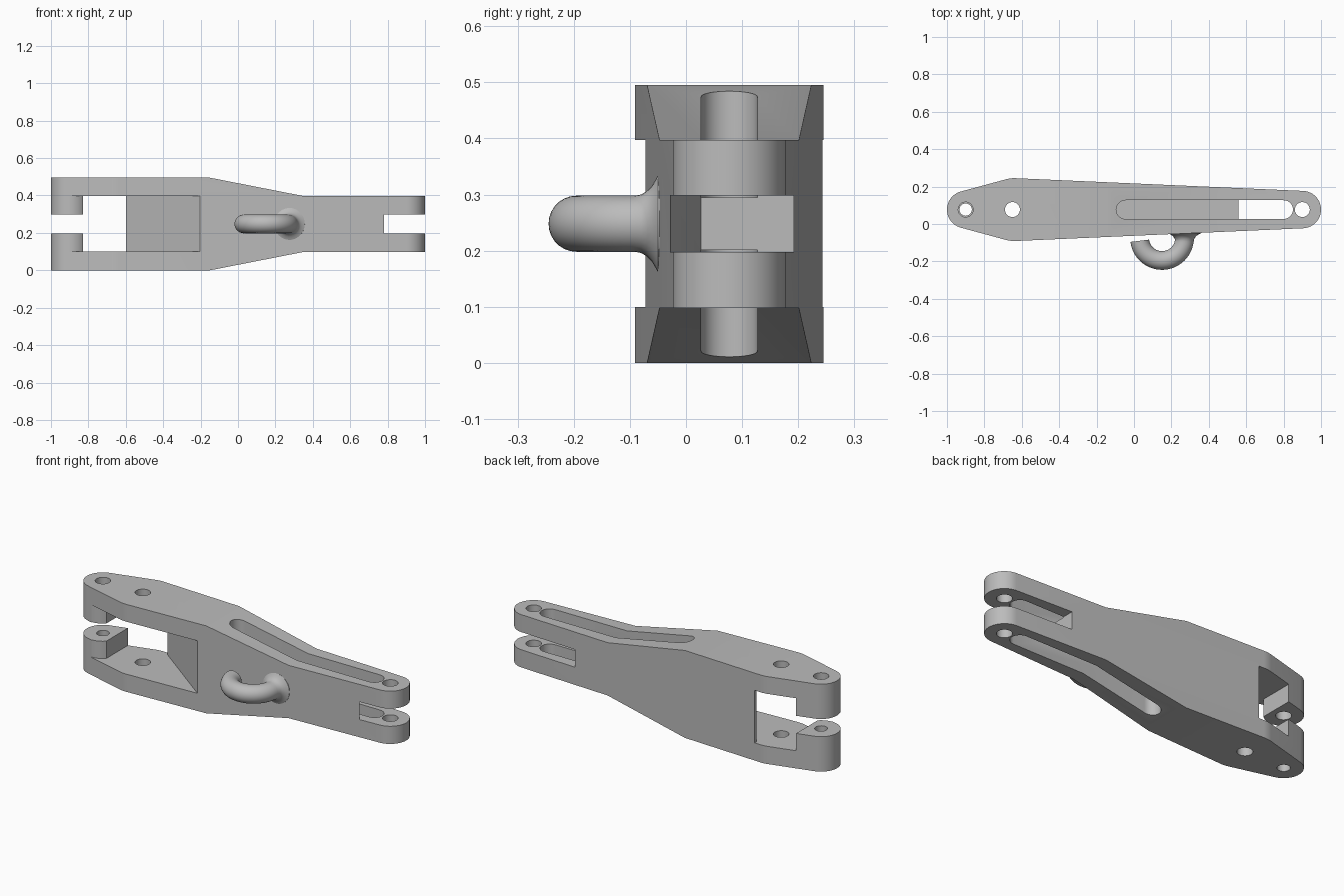
import bpy, bmesh, math
from mathutils import Vector

if "Cube" in bpy.data.objects:
    bpy.data.objects.remove(bpy.data.objects["Cube"])

Y0 = 0.077          # centre line of the link in y
grey = bpy.data.materials.new("plain grey")
grey.diffuse_color = (0.5, 0.5, 0.5, 1)
grey.use_nodes = True
grey.node_tree.nodes["Principled BSDF"].inputs["Base Color"].default_value = grey.diffuse_color


def finish(name, bm):
    bmesh.ops.recalc_face_normals(bm, faces=bm.faces)
    me = bpy.data.meshes.new(name)
    bm.to_mesh(me)
    bm.free()
    ob = bpy.data.objects.new(name, me)
    bpy.context.collection.objects.link(ob)
    me.materials.append(grey)
    return ob


def prism(name, pts, lo, hi, axis="z"):
    """Extrude an outline along z, or an xz outline along y."""
    bm = bmesh.new()
    def place(p, h):
        return (p[0], p[1], h) if axis == "z" else (p[0], h, p[1])
    a = [bm.verts.new(place(p, lo)) for p in pts]
    b = [bm.verts.new(place(p, hi)) for p in pts]
    bm.faces.new(a)
    bm.faces.new(b)
    for i in range(len(pts)):
        j = (i + 1) % len(pts)
        bm.faces.new((a[i], a[j], b[j], b[i]))
    return finish(name, bm)


def arc(cx, cy, r, start, end, n=16):
    return [(cx + r * math.cos(math.radians(start + (end - start) * i / n)),
             cy + r * math.sin(math.radians(start + (end - start) * i / n)))
            for i in range(n + 1)]


def disc(cx, r, n=32):
    return arc(cx, Y0, r, 0, 360, n)[:-1]


def smooth(ob):
    bpy.ops.object.select_all(action="DESELECT")
    ob.select_set(True)
    bpy.context.view_layer.objects.active = ob
    bpy.ops.object.shade_smooth_by_angle(angle=math.radians(30))


# Link body: rounded ends joined tangentially to a wide round shoulder
R, W, SX = 0.1, 0.168, -0.64
tl = math.degrees(math.asin((W - R) / (SX + 0.9)))
tr = math.degrees(math.asin((W - R) / (0.9 - SX)))
outline = (arc(0.9, Y0, R, -90 + tr, 90 - tr, 24)
           + arc(SX, Y0, W, 90 - tr, 90 + tl, 6)
           + arc(-0.9, Y0, R, 90 + tl, 270 - tl, 24)
           + arc(SX, Y0, W, 270 - tl, 270 + tr, 6))
body = prism("link_body", outline, 0, 0.495)

cutters = []
def cut(*args):
    cutters.append(prism(*args))

# Tapers that thin the narrow end, above and below
for name, f in (("upper_taper", lambda z: z), ("lower_taper", lambda z: 0.495 - z)):
    side = [(-0.15, 0.495), (0.35, 0.397), (1.2, 0.397), (1.2, 0.7), (-0.15, 0.7)]
    cut(name, [(x, f(z)) for x, z in side], -0.5, 0.6, "y")

# Wide-end pocket with a slanted back wall, leaving two bosses
cut("wide_pocket", arc(-0.9, Y0, R, -90, -45, 8)
    + [(-0.83, 0.5), (-0.6, 0.5), (-0.6, 0.225), (-0.2, -0.075), (-0.2, -0.4), (-0.9, -0.4)],
    0.1, 0.397)
cut("wide_gap", [(-1.2, -0.5), (-0.8, -0.5), (-0.8, 0.6), (-1.2, 0.6)], 0.198, 0.298)

# Narrow-end fork gap with a slanted front cheek
cut("narrow_gap", [(1.2, -0.4), (0.78, -0.4), (0.78, -0.028), (0.56, 0.027),
                   (0.56, 0.5), (1.2, 0.5)], 0.198, 0.298)

# Long slots in both faces
slot = arc(-0.045, Y0, 0.05, 90, 270) + arc(0.8, Y0, 0.05, -90, 90)
cut("upper_slot", slot, 0.295, 0.7)
cut("lower_slot", slot, -0.2, 0.201)

# Pin holes
cut("shoulder_hole", disc(SX - 0.01, 0.04), -0.2, 0.7)
cut("narrow_hole", disc(0.9, 0.04), -0.2, 0.7)
cut("wide_hole_upper", disc(-0.9, 0.04), 0.25, 0.7)
cut("wide_hole_lower", disc(-0.9, 0.033), -0.2, 0.25)

for c in cutters:
    c.hide_render = True
    m = body.modifiers.new(c.name, "BOOLEAN")
    m.operation, m.solver, m.object = "DIFFERENCE", "EXACT", c
bpy.context.view_layer.objects.active = body
body.select_set(True)
for m in list(body.modifiers):
    bpy.ops.object.modifier_apply(modifier=m.name)
for c in cutters:
    bpy.data.objects.remove(c)
smooth(body)

# Hook: half ring with an open tip and a flared root blending into the body
CX, CY, RING = 0.15, -0.075, 0.12
path = []           # x, y, tangent angle, tube radius
for i in range(33):
    t = math.radians(187 + (352 - 187) * i / 32)
    path.append((CX + RING * math.cos(t), CY + RING * math.sin(t), t, 0.05))
for y, r in ((-0.08, 0.052), (-0.07, 0.058), (-0.061, 0.067), (-0.054, 0.079),
             (-0.05, 0.087), (-0.035, 0.088)):
    path.append((CX + RING, y, math.radians(360), r))
bm = bmesh.new()
rings = []
N = 28
for x, y, t, r in path:
    out = Vector((math.cos(t), math.sin(t), 0))
    rings.append([bm.verts.new(Vector((x, y, 0.248))
                  + out * r * math.cos(2 * math.pi * k / N)
                  + Vector((0, 0, r * math.sin(2 * math.pi * k / N))))
                  for k in range(N)])
for a, b in zip(rings, rings[1:]):
    for k in range(N):
        j = (k + 1) % N
        bm.faces.new((a[k], a[j], b[j], b[k]))
bm.faces.new(rings[0])
bm.faces.new(rings[-1])
smooth(finish("hook", bm))
